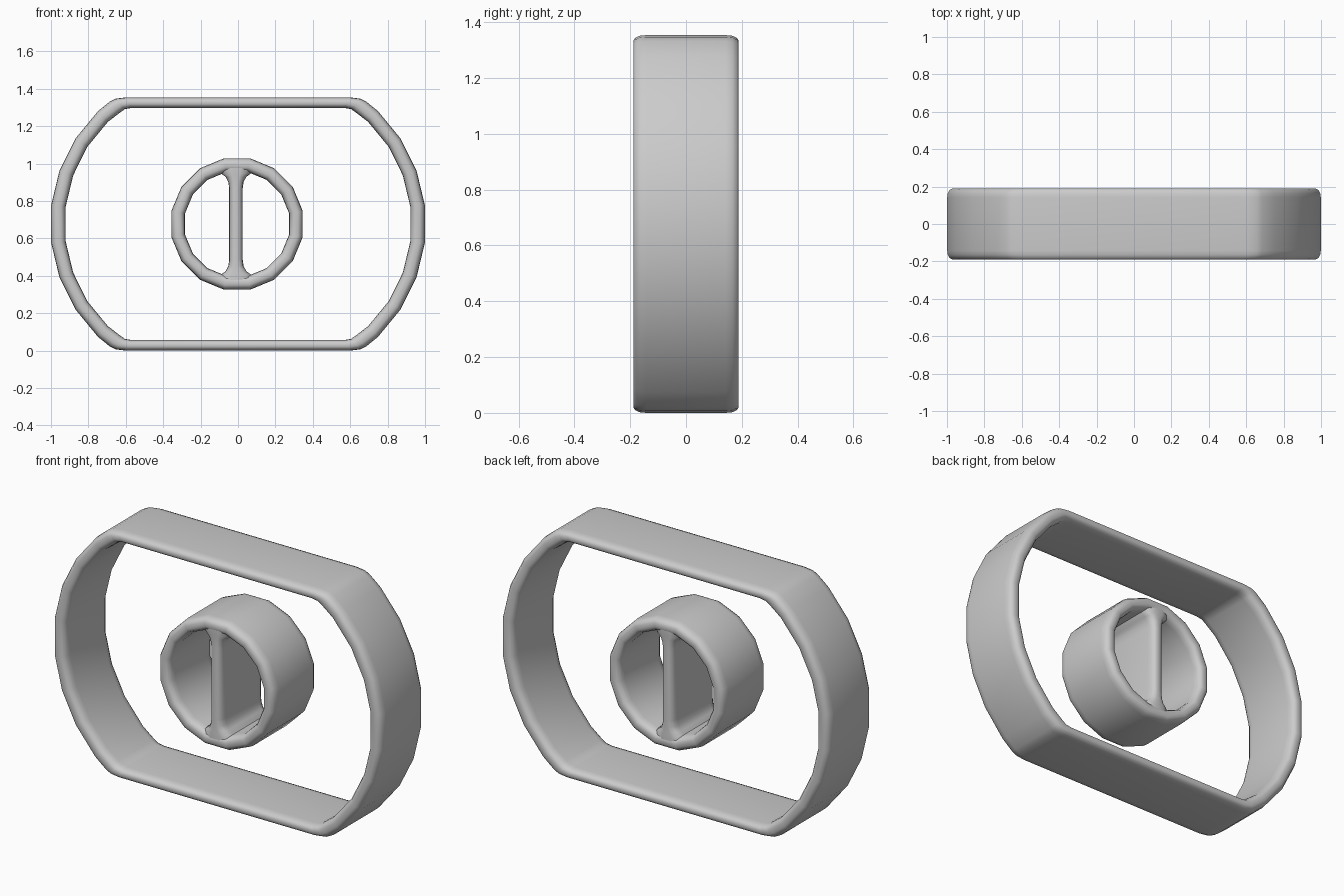
import bpy
import bmesh
from math import sin, cos, radians

cube = bpy.data.objects.get("Cube")
if cube:
    bpy.data.objects.remove(cube)

grey = bpy.data.materials.new("plain grey")
grey.use_nodes = True
colour = (0.6, 0.6, 0.6, 1)
grey.diffuse_color = colour
grey.node_tree.nodes["Principled BSDF"].inputs["Base Color"].default_value = colour

MID = 0.677   # height of the centre
HALF = 0.19   # half depth

# Wall section: blend from inner (0) to outer (1) edge, and share of half depth
quarter = [(1, 0.75), (0.96, 0.87), (0.83, 0.96), (0.65, 0.995)]
front = quarter + [(1 - w, d) for w, d in reversed(quarter)]
SECTION = front + [(w, -d) for w, d in reversed(front)]


def wall(name, inner, outer, half=HALF, closed=True):
    """Sweep the rounded wall section between two matching outlines."""
    bm = bmesh.new()
    rings = []
    for (ax, az), (bx, bz) in zip(inner, outer):
        rings.append([bm.verts.new((ax + (bx - ax) * w, -d * half, MID + az + (bz - az) * w))
                      for w, d in SECTION])
    n = len(SECTION)
    for i in range(len(rings) if closed else len(rings) - 1):
        a, b = rings[i], rings[(i + 1) % len(rings)]
        for j in range(n):
            k = (j + 1) % n
            bm.faces.new((a[j], a[k], b[k], b[j]))
    if not closed:
        bm.faces.new(rings[0])
        bm.faces.new(rings[-1])
    bmesh.ops.recalc_face_normals(bm, faces=bm.faces)
    mesh = bpy.data.meshes.new(name)
    bm.to_mesh(mesh)
    bm.free()
    mesh.materials.append(grey)
    obj = bpy.data.objects.new(name, mesh)
    bpy.context.collection.objects.link(obj)
    bpy.ops.object.select_all(action="DESELECT")
    obj.select_set(True)
    bpy.context.view_layer.objects.active = obj
    bpy.ops.object.shade_smooth_by_angle(angle=radians(40))
    return obj


def arc(radius, angles, cx):
    return [(cx + radius * cos(radians(a)), radius * sin(radians(a))) for a in angles]


def mirrored(quad):
    """Complete a loop from its upper right quarter."""
    right = [(x, -z) for x, z in reversed(quad)] + quad
    return right + [(-x, -z) for x, z in right]


# Outer frame: flat top and bottom, bowed sides
side = (7, 20, 33, 46)
frame_outer = arc(0.838, side, 0.167) + [(0.685, 0.655), (0.655, 0.67), (0.6, 0.677)]
frame_inner = arc(0.76, side, 0.167) + [(0.625, 0.6), (0.605, 0.614), (0.57, 0.62)]
wall("outer_frame", mirrored(frame_inner), mirrored(frame_outer))

# Central ring
turn = [11.25 + 22.5 * i for i in range(16)]
wall("centre_ring", arc(0.284, turn, -0.005), arc(0.358, turn, -0.005))

# Upright divider, flaring into the ring at both ends
flare = [(0.036, 0.19), (0.041, 0.225), (0.055, 0.252), (0.08, 0.27), (0.09, 0.3)]
flare = [(w, -z) for w, z in reversed(flare)] + flare
wall("centre_divider", [(-0.011 - w, z) for w, z in flare],
     [(-0.011 + w, z) for w, z in flare], HALF - 0.002, closed=False)
